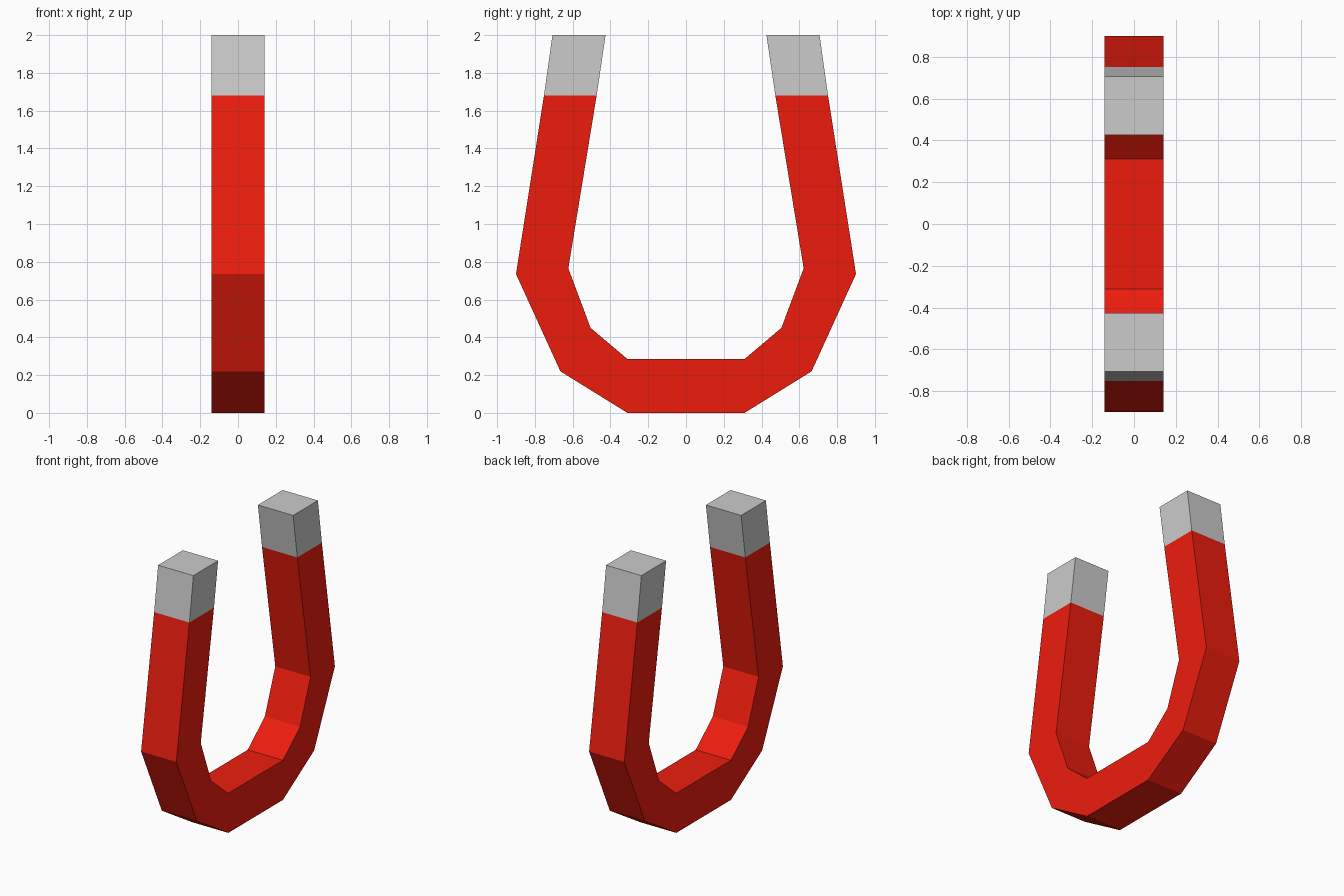
import bpy, bmesh

if "Cube" in bpy.data.objects:
    bpy.data.objects.remove(bpy.data.objects["Cube"])

HALF = 0.14  # half thickness along x

# (outer, inner) points in the y-z plane, from bottom centre up the +y arm
ARM = [((0.31, 0.0), (0.31, 0.285)),
       ((0.665, 0.22), (0.505, 0.45)),
       ((0.90, 0.735), (0.623, 0.765)),
       ((0.752, 1.68), (0.473, 1.68))]
TIP = [ARM[-1], ((0.707, 2.0), (0.426, 2.0))]


def flip(stations):
    return [tuple((-y, z) for y, z in s) for s in stations]


def square_tube(name, stations, cap_end=False):
    """Skin a four-sided bar through the stations."""
    bm = bmesh.new()
    rings = []
    for (oy, oz), (iy, iz) in stations:
        rings.append([bm.verts.new(p) for p in (
            (-HALF, oy, oz), (HALF, oy, oz), (HALF, iy, iz), (-HALF, iy, iz))])
    for a, b in zip(rings, rings[1:]):
        for i in range(4):
            j = (i + 1) % 4
            bm.faces.new((a[i], a[j], b[j], b[i]))
    if cap_end:
        bm.faces.new(rings[-1])
    bmesh.ops.recalc_face_normals(bm, faces=bm.faces)
    mesh = bpy.data.meshes.new(name)
    bm.to_mesh(mesh)
    bm.free()
    obj = bpy.data.objects.new(name, mesh)
    bpy.context.collection.objects.link(obj)
    return obj


# Red horseshoe body
red = bpy.data.materials.new("red_paint")
red.diffuse_color = (0.85, 0.012, 0.004, 1)
red.use_nodes = True
red.node_tree.nodes["Principled BSDF"].inputs["Base Color"].default_value = red.diffuse_color
body = square_tube("magnet_body", flip(ARM)[::-1] + ARM)
body.data.materials.append(red)

# Bare metal pole tips
square_tube("pole_tip_back", TIP, cap_end=True)
square_tube("pole_tip_front", flip(TIP), cap_end=True)
